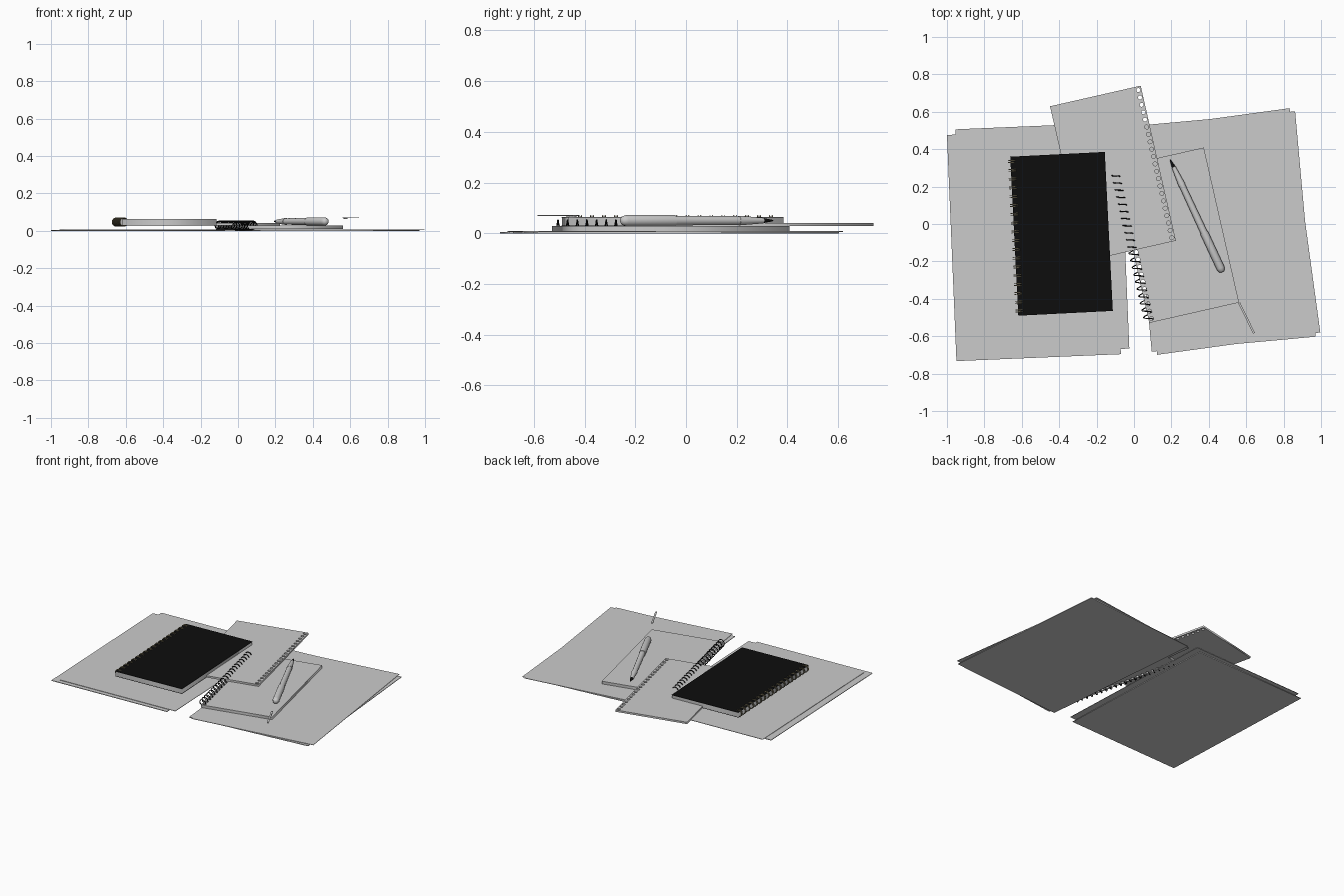
import bpy, bmesh, math
from mathutils import Matrix, Vector

cube = bpy.data.objects.get("Cube")
if cube:
    bpy.data.objects.remove(cube, do_unlink=True)


def material(name, rgb):
    m = bpy.data.materials.new(name)
    m.use_nodes = True
    m.diffuse_color = (*rgb, 1)
    m.node_tree.nodes["Principled BSDF"].inputs["Base Color"].default_value = (*rgb, 1)
    return m


GRAY = material("paper gray", (0.6, 0.6, 0.6))
BLACK = material("cover black", (0.004, 0.004, 0.004))
BRASS = material("dull brass", (0.28, 0.24, 0.14))


def frame(center, degrees, z=0):
    return Matrix.Translation((*center, z)) @ Matrix.Rotation(math.radians(degrees), 4, "Z")


def add_object(name, data, mat, matrix):
    obj = bpy.data.objects.new(name, data)
    obj.data.materials.append(mat)
    obj.matrix_world = matrix
    bpy.context.collection.objects.link(obj)
    return obj


def to_mesh(obj, smooth=False):
    bpy.ops.object.select_all(action="DESELECT")
    obj.select_set(True)
    bpy.context.view_layer.objects.active = obj
    if obj.type == "CURVE":
        bpy.ops.object.convert(target="MESH")
    if smooth:
        bpy.ops.object.shade_smooth_by_angle(angle=math.radians(40))
    return bpy.context.view_layer.objects.active


def add_spline(curve, points, closed=True):
    s = curve.splines.new("POLY")
    s.points.add(len(points) - 1)
    for p, co in zip(s.points, points):
        p.co = (*co, 1)
    s.use_cyclic_u = closed


def sheet(name, center, degrees, width, length, z0, z1, mat, hole_x=None, holes=0):
    """Rectangular slab, with an optional row of punched round holes."""
    curve = bpy.data.curves.new(name, "CURVE")
    curve.dimensions = "2D"
    curve.fill_mode = "BOTH"
    curve.extrude = (z1 - z0) / 2
    w, h = width / 2, length / 2
    add_spline(curve, [(-w, -h, 0), (w, -h, 0), (w, h, 0), (-w, h, 0)])
    for i in range(holes):
        y = -h + length * (i + 0.5) / holes
        ring = [math.tau * k / 10 for k in range(10)]
        add_spline(curve, [(hole_x + 0.011 * math.cos(a), y + 0.011 * math.sin(a), 0) for a in ring])
    return to_mesh(add_object(name, curve, mat, frame(center, degrees, (z0 + z1) / 2)))


# Two loose folders, each made of a pair of shifted boards
FOLDER = (0.88, 1.21)
sheet("left_folder_back", (-0.535, -0.11), 2.4, *FOLDER, 0, 0.004, GRAY)
sheet("left_folder_front", (-0.49, -0.08), 2.4, *FOLDER, 0.005, 0.008, GRAY)
sheet("right_folder_back", (0.478, -0.04), 5.2, *FOLDER, 0, 0.004, GRAY)
sheet("right_folder_front", (0.478, -0.04), 7.8, *FOLDER, 0.005, 0.008, GRAY)

# Lower notepad and the punched pad lying across it
LOWER = ((0.2275, -0.06), 12.8)
sheet("lower_notepad", *LOWER, 0.492, 0.85, 0.009, 0.028, GRAY, -0.23, 21)
sheet("upper_pad", (-0.1125, 0.27), 12.8, 0.497, 0.85, 0.028, 0.041, GRAY, 0.231, 21)

# Spiral binding of the lower notepad
spiral = bpy.data.curves.new("notepad_spiral", "CURVE")
spiral.dimensions = "3D"
spiral.bevel_depth = 0.003
spiral.bevel_resolution = 1
turns, steps = 21, 14
add_spline(spiral, [(-0.246 + 0.024 * math.cos(math.tau * i / steps),
                     -0.41 + 0.82 * i / (turns * steps),
                     0.029 + 0.024 * math.sin(math.tau * i / steps))
                    for i in range(turns * steps + 1)], False)
to_mesh(add_object("notepad_spiral", spiral, BLACK, frame(*LOWER)), True)

# Black notebook: page block between two thin covers
BOOK = ((-0.3875, -0.0525), 2.9)
sheet("notebook_pages", *BOOK, 0.503, 0.848, 0.030, 0.062, GRAY)
sheet("notebook_back_cover", *BOOK, 0.506, 0.851, 0.028, 0.030, BLACK)
sheet("notebook_front_cover", *BOOK, 0.506, 0.851, 0.062, 0.064, BLACK)

# Double wire rings along the notebook spine
for i in range(18):
    for side in (-1, 1):
        y = -0.40 + 0.8 * i / 17 + side * 0.005
        bpy.ops.mesh.primitive_torus_add(major_radius=0.022, minor_radius=0.0025,
                                         major_segments=16, minor_segments=6)
        ring = bpy.context.object
        ring.name = "notebook_ring"
        ring.data.materials.append(BRASS)
        ring.matrix_world = (frame(*BOOK) @ Matrix.Translation((-0.243, y, 0.047))
                             @ Matrix.Rotation(math.pi / 2, 4, "X"))
        to_mesh(ring, True)


# Pen: turned profiles along its axis, from tip to end
tip, end = Vector((0.193, 0.345, 0.05)), Vector((0.473, -0.258, 0.05))
axis = (end - tip).normalized()
pen_matrix = Matrix.Translation(tip) @ axis.to_track_quat("Z", "Y").to_matrix().to_4x4()


def turned(name, profile, mat):
    bm = bmesh.new()
    verts = [bm.verts.new((r, 0, d)) for d, r in profile]
    edges = [bm.edges.new(pair) for pair in zip(verts, verts[1:])]
    bmesh.ops.spin(bm, geom=verts + edges, cent=(0, 0, 0), axis=(0, 0, 1),
                   angle=math.tau, steps=20)
    bmesh.ops.remove_doubles(bm, verts=bm.verts, dist=0.0001)
    bmesh.ops.recalc_face_normals(bm, faces=bm.faces)
    mesh = bpy.data.meshes.new(name)
    bm.to_mesh(mesh)
    bm.free()
    to_mesh(add_object(name, mesh, mat, pen_matrix), True)


turned("pen_tip", [(0, 0), (0.004, 0.003), (0.045, 0.010), (0.045, 0)], BLACK)
turned("pen_grip", [(0.045, 0), (0.045, 0.011), (0.15, 0.019), (0.15, 0)], GRAY)
turned("pen_barrel", [(0.15, 0), (0.15, 0.017), (0.43, 0.019), (0.43, 0)], GRAY)
turned("pen_cap", [(0.43, 0), (0.43, 0.022), (0.64, 0.022), (0.657, 0.017),
                   (0.664, 0.008), (0.664, 0)], GRAY)

# Loose pen clip beside the notepad: a slim strip with a small foot
sheet("pen_clip", (0.602, -0.503), 26, 0.011, 0.18, 0.068, 0.072, GRAY)
sheet("pen_clip_foot", (0.575, -0.448), 26, 0.010, 0.03, 0.062, 0.068, GRAY)
